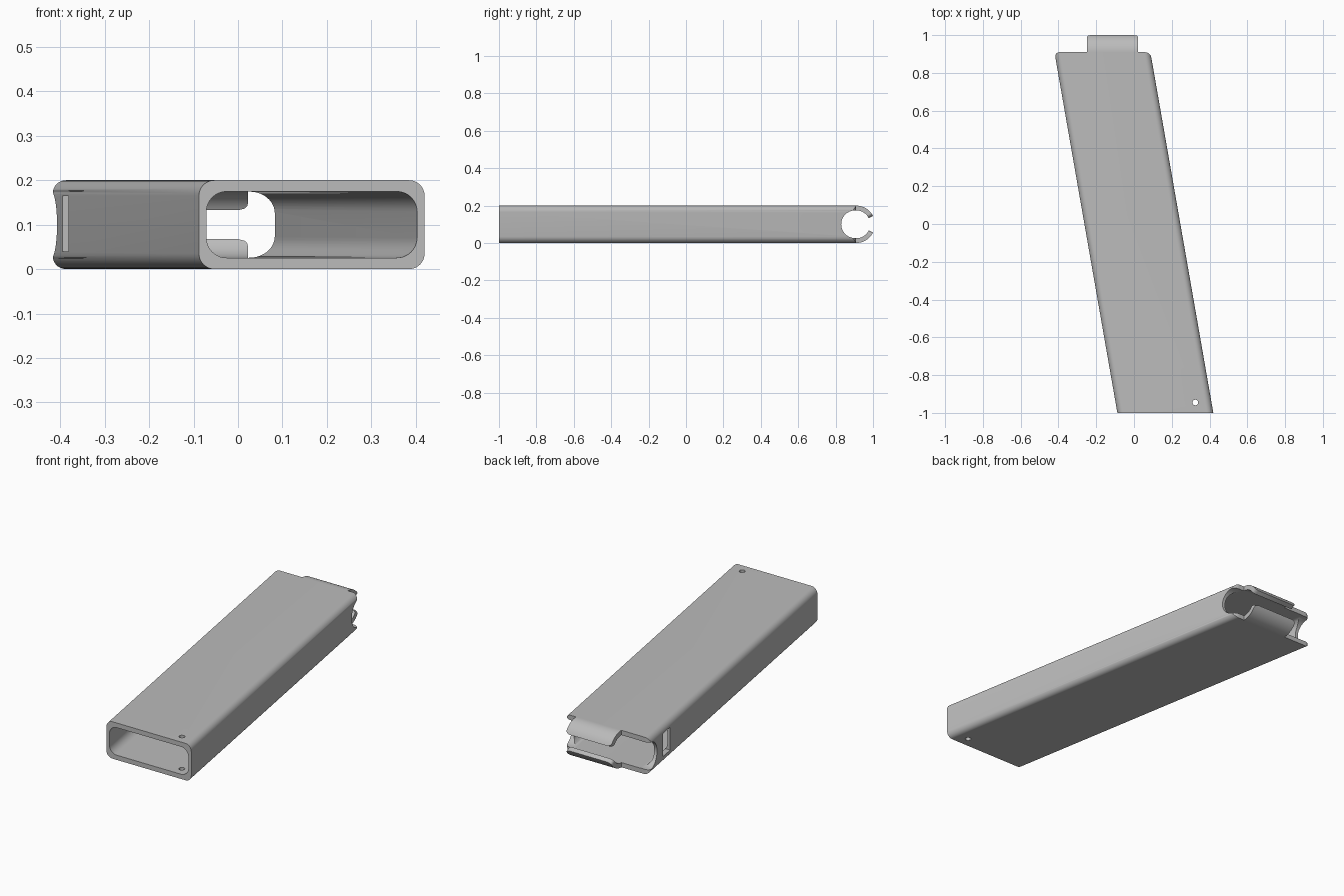
import bpy, bmesh, math
from mathutils import Vector

if "Cube" in bpy.data.objects:
    bpy.data.objects.remove(bpy.data.objects["Cube"])

SLOPE, END, W = -0.1745, 0.91, 0.508      # lean of the tube, back end, outer width

def centre(y):
    return 0.166 + SLOPE * (y + 1)

grey = bpy.data.materials.new("grey plastic")
grey.diffuse_color = (0.5, 0.5, 0.5, 1)
grey.use_nodes = True
grey.node_tree.nodes["Principled BSDF"].inputs["Base Color"].default_value = grey.diffuse_color

def finish(name, bm):
    bmesh.ops.recalc_face_normals(bm, faces=bm.faces)
    me = bpy.data.meshes.new(name)
    bm.to_mesh(me)
    bm.free()
    ob = bpy.data.objects.new(name, me)
    me.materials.append(grey)
    bpy.context.collection.objects.link(ob)
    return ob

def loft(name, rings):
    """Closed solid through a list of equal-length point rings."""
    bm = bmesh.new()
    vs = [[bm.verts.new(p) for p in r] for r in rings]
    n = len(vs[0])
    for a, b in zip(vs, vs[1:]):
        for i in range(n):
            bm.faces.new((a[i], a[(i + 1) % n], b[(i + 1) % n], b[i]))
    bm.faces.new(vs[0])
    bm.faces.new(vs[-1][::-1])
    return finish(name, bm)

def rounded_ring(y, w, h, r, seg=10):
    pts = []
    for k, (sx, sz) in enumerate([(1, 1), (-1, 1), (-1, -1), (1, -1)]):
        for i in range(seg + 1):
            a = math.pi / 2 * (k + i / seg)
            pts.append((centre(y) + sx * (w / 2 - r) + r * math.cos(a), y,
                        0.1 + sz * (h / 2 - r) + r * math.sin(a)))
    return pts

def circle_ring(r, place, n):
    return [place(r * math.cos(2 * math.pi * i / n), r * math.sin(2 * math.pi * i / n))
            for i in range(n)]

def boolean(ob, cutter, op='DIFFERENCE'):
    m = ob.modifiers.new("cut", 'BOOLEAN')
    m.object, m.operation, m.solver = cutter, op, 'EXACT'
    bpy.context.view_layer.objects.active = ob
    bpy.ops.object.modifier_apply(modifier=m.name)
    bpy.data.objects.remove(cutter, do_unlink=True)

def smooth(ob):
    bpy.ops.object.select_all(action='DESELECT')
    ob.select_set(True)
    bpy.context.view_layer.objects.active = ob
    bpy.ops.object.shade_smooth_by_angle(angle=math.radians(30))

# Leaning tube body
body = loft("sleeve_body", [rounded_ring(y, W, 0.2, 0.035) for y in (-1, 1.05)])

# Plan outline that trims the back end and rounds its two corners
half, r = W / 2 + 0.001, 0.035
plan = [Vector((centre(-1.1) - half, -1.1)), Vector((centre(-1.1) + half, -1.1))]
side = Vector((SLOPE, 1)).normalized()
for s in (1, -1):
    c = Vector((centre(END) + s * half, END))
    a, b = c - side * r, c - Vector((s * r, 0))
    arc = [a * (1 - t) ** 2 + c * 2 * t * (1 - t) + b * t * t for t in [i / 8 for i in range(9)]]
    plan += arc if s == 1 else arc[::-1]
boolean(body, loft("plan_trim", [[(p.x, p.y, z) for p in plan] for z in (-0.1, 0.3)]), 'INTERSECT')

# Hollow inside
boolean(body, loft("hollow", [rounded_ring(y, 0.474, 0.149, 0.045) for y in (-1.1, 1.1)]))

# Round notch through both side walls at the back
boolean(body, loft("notch", [circle_ring(0.074, lambda u, v: (x, 0.904 + u, 0.1 + v), 64)
                             for x in (-0.8, 0.6)]))

# Small pin hole through top and bottom
boolean(body, loft("pin_hole", [circle_ring(0.015, lambda u, v: (0.325 + u, -0.945 + v, z), 24)
                                for z in (-0.1, 0.3)]))

# Rectangular window in the left wall
boolean(body, loft("window", [[(x, 0.68, 0.04), (x, 0.76, 0.04), (x, 0.76, 0.165), (x, 0.68, 0.165)]
                              for x in (-0.5, -0.3)]))
smooth(body)

# Curled feed lips, top and bottom
A0, A1, STEPS, R = math.radians(90), math.radians(26), 24, 0.022
for name, s in (("upper_lip", 1), ("lower_lip", -1)):
    rings = []
    for i in range(STEPS + 1):
        a = A0 + (A1 - A0) * i / STEPS
        left = (a - A1) * 0.1                      # arc length left to the tip
        t = min(1, max(0, 1 - left / R))
        hw = 0.136 - R * (1 - math.sqrt(1 - t * t))
        ring = []
        for rad, sx in ((0.1, -1), (0.1, 1), (0.0745, 1), (0.0745, -1)):
            ring.append((-0.114 + sx * hw, END + rad * math.cos(a), 0.1 + s * rad * math.sin(a)))
        rings.append(ring)
    smooth(loft(name, rings))
